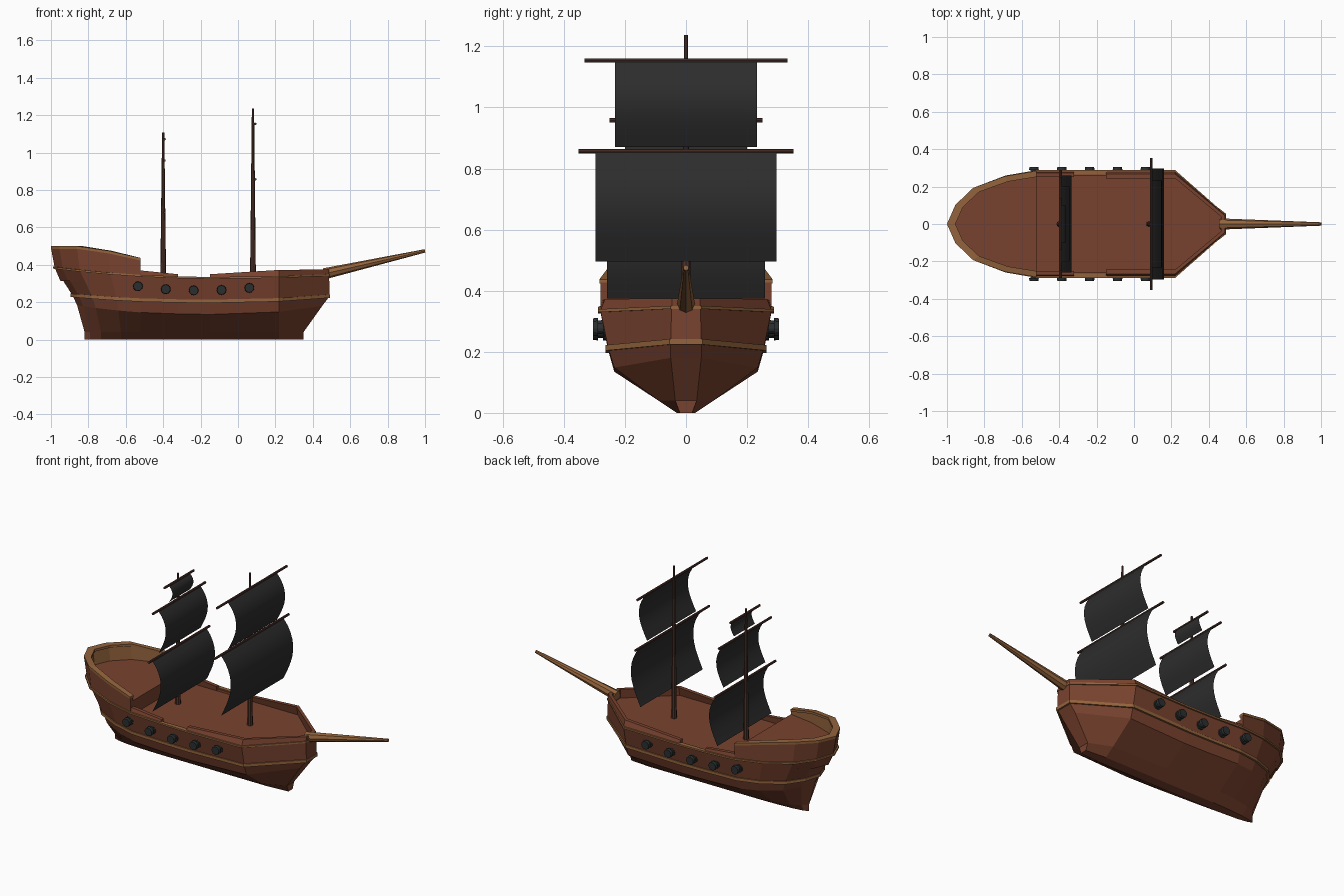
import bpy, bmesh, math
from mathutils import Vector

cube = bpy.data.objects.get("Cube")
if cube:
    bpy.data.objects.remove(cube)


def material(name, rgb):
    m = bpy.data.materials.new(name)
    m.use_nodes = True
    m.diffuse_color = (*rgb, 1)
    bsdf = next(n for n in m.node_tree.nodes if n.type == 'BSDF_PRINCIPLED')
    bsdf.inputs["Base Color"].default_value = (*rgb, 1)
    bsdf.inputs["Roughness"].default_value = 0.9
    return m


BROWN = material("hull brown", (0.19, 0.055, 0.028))
TAN = material("trim tan", (0.29, 0.125, 0.045))
DARK = material("spar dark brown", (0.085, 0.035, 0.025))
BLACK = material("sail black", (0.026, 0.026, 0.026))
IRON = material("cannon iron", (0.024, 0.028, 0.029))


def finish(name, bm, mats, mirror=False, smooth=False):
    mesh = bpy.data.meshes.new(name)
    bm.to_mesh(mesh)
    bm.free()
    ob = bpy.data.objects.new(name, mesh)
    bpy.context.collection.objects.link(ob)
    for m in mats:
        mesh.materials.append(m)
    if mirror:
        mod = ob.modifiers.new("Mirror", 'MIRROR')
        mod.use_axis = (False, True, False)
        mod.merge_threshold = 0.0005
    for p in mesh.polygons:
        p.use_smooth = smooth
    return ob


# Plan outline of one side: station positions and width fractions, stern to bow
XS = (-1, -.955, -.86, -.69, -.52, -.32, -.15, .22, .49, .49)
WS = (0, .36, .68, .9, 1, 1, 1, 1)
LAST = len(XS) - 1


def sheer(base, aft, fore):
    return lambda x: base + (aft if x < -.1 else fore) * (x + .1) ** 2


def flat(z):
    return lambda x: z


def level(stern, bow, beam, nose, zf):
    """Half outline of the ship at one level."""
    pts = []
    for i, x in enumerate(XS):
        px = x
        if x < -.52:
            px = -.52 + (x + .52) * (-.52 - stern) / .48
        elif x > .22:
            px = .22 + (x - .22) * (bow - .22) / .27
        w = WS[i] * beam if i < len(WS) else (nose if i < LAST else 0)
        pts.append(Vector((px, w, zf(x))))
    return pts


def skin(bm, rows, i0, i1, closed=False, mats=None):
    """Bridge outlines between two stations; a closed section gets end caps."""
    grid = [[bm.verts.new(p) for p in row[i0:i1 + 1]] for row in rows]
    n = len(grid)
    for k in range(n if closed else n - 1):
        a, b = grid[k], grid[(k + 1) % n]
        for i in range(i1 - i0):
            f = bm.faces.new((a[i], b[i], b[i + 1], a[i + 1]))
            f.material_index = mats[k] if mats else 0
    if closed:
        bm.faces.new([g[0] for g in reversed(grid)])
        bm.faces.new([g[-1] for g in grid])
    return grid


def wall(name, i0, i1, rows, mats, sides=None):
    bm = bmesh.new()
    skin(bm, rows, i0, i1, True, sides)
    return finish(name, bm, mats, mirror=True)


# Hull shell
wale_z, lip_z = sheer(.205, .04, .08), sheer(.33, .068, .045)
hull_levels = [
    level(-.82, .35, .03, .02, flat(0)),
    level(-.82, .35, .09, .035, flat(.04)),
    level(-.86, .45, .235, .05, sheer(.135, .06, .13)),
    level(-.885, .49, .255, .05, wale_z),
    level(-.98, .487, .28, .047, lip_z),
]
bm = bmesh.new()
shell = skin(bm, hull_levels, 0, LAST)
bm.faces.new(shell[0])
finish("hull", bm, [BROWN], mirror=True)


# Trim bands along the hull
def band(name, stern, bow, beam, nose, zf, h):
    lo, hi = (lambda x: zf(x) - h), (lambda x: zf(x) + h)
    out = (stern - .01, bow + .006, beam + .008, nose + .004)
    inn = (stern + .02, bow - .015, beam - .015, nose - .004)
    wall(name, 0, LAST, [level(*out, lo), level(*out, hi),
                         level(*inn, hi), level(*inn, lo)], [TAN])


band("wale_band", -.885, .487, .255, .05, wale_z, .009)
band("upper_band", -.98, .484, .28, .047, lip_z, .005)

# Decks
bm = bmesh.new()
deck = level(-.95, .475, .266, .045, flat(.322))
bm.faces.new([bm.verts.new(p) for p in reversed(deck)])
finish("main_deck", bm, [BROWN], mirror=True)

bm = bmesh.new()
top = [bm.verts.new(p) for p in level(-.965, .47, .264, .04, flat(.405))[:5]]
edge = top[-1].co
mid = bm.verts.new((edge.x, 0, edge.z))
low_mid = bm.verts.new((edge.x, 0, .32))
low = bm.verts.new((edge.x, edge.y, .32))
bm.faces.new([mid] + top[::-1])
bm.faces.new((top[-1], mid, low_mid, low))
finish("quarter_deck", bm, [BROWN], mirror=True)


# Bulwarks
def ramp(pairs):
    def f(x):
        for (xa, za), (xb, zb) in zip(pairs, pairs[1:]):
            if x <= xb:
                return za + (zb - za) * max(0, x - xa) / (xb - xa)
        return pairs[-1][1]
    return f


def bulwark(name, i0, i1, beam, zf, mats, sides=None):
    wall(name, i0, i1, [hull_levels[-1],
                        level(-1, .487, beam, .045, zf),
                        level(-.965, .465, beam - .022, .04, zf),
                        level(-.95, .465, .256, .04, flat(.315))], mats, sides)


stern_top = ramp([(-1, .49), (-.86, .49), (-.69, .465), (-.52, .427)])
bulwark("stern_bulwark", 0, 4, .28, stern_top, [BROWN, TAN], (0, 1, 1, 0))
bulwark("aft_bulwark", 4, 5, .272, ramp([(-.52, .37), (-.32, .35)]), [BROWN])
bulwark("waist_bulwark", 5, 6, .279, flat(.334), [BROWN])
bulwark("fore_bulwark", 6, LAST, .266,
        ramp([(-.15, .35), (.22, .373), (.49, .375)]), [BROWN])

rail_hi = lambda x: stern_top(x) + .01
rail_lo = lambda x: stern_top(x) - .004
wall("stern_rail", 0, 4, [level(-1, .49, .284, .04, rail_lo),
                          level(-1, .49, .284, .04, rail_hi),
                          level(-.955, .47, .252, .04, rail_hi),
                          level(-.955, .47, .252, .04, rail_lo)], [TAN])


# Round spars and barrels
def rod(bm, a, b, r1, r2, sides=8):
    a, b = Vector(a), Vector(b)
    d = b - a
    rot = d.to_track_quat('Z', 'Y').to_matrix().to_4x4()
    rot.translation = (a + b) / 2
    bmesh.ops.create_cone(bm, cap_ends=True, segments=sides, radius1=r1,
                          radius2=r2, depth=d.length, matrix=rot)


bm = bmesh.new()
rod(bm, (.46, 0, .352), (1, 0, .475), .03, .009)
finish("bowsprit", bm, [TAN])

# Cannons
bm = bmesh.new()
for i in range(5):
    x = -.535 + .149 * i
    z = .263 + .2 * (x + .2) ** 2
    rod(bm, (x, .2, z), (x, .3, z), .021, .017, 12)
    rod(bm, (x, .288, z), (x, .304, z), .026, .024, 12)
    rod(bm, (x, .25, z), (x, .272, z), .026, .026, 12)
finish("cannons", bm, [IRON], mirror=True)


# Masts, yards and sails
def sail(name, x, z_top, z_low, half, bulge):
    bm = bmesh.new()
    prev, n = None, 10
    for k in range(n + 1):
        t = k / n
        px = x + bulge * math.sin(math.pi * t ** .85)
        z = z_top + (z_low - z_top) * t
        row = [bm.verts.new((px, s * half, z)) for s in (-1, 1)]
        if prev:
            bm.faces.new((prev[0], row[0], row[1], prev[1]))
        prev = row
    finish(name, bm, [BLACK], smooth=True)


def rig(name, x, top, yard_x, sails):
    bm = bmesh.new()
    rod(bm, (x, 0, .3), (x, 0, top), .016, .006)
    finish(name + "_mast", bm, [DARK])
    for label, z, z_low, yard, half, bulge in sails:
        bm = bmesh.new()
        rod(bm, (yard_x, -yard, z), (yard_x, yard, z), .007, .007)
        finish(f"{name}_{label}_yard", bm, [DARK])
        sail(f"{name}_{label}_sail", yard_x + .004, z - .003, z_low, half, bulge)


rig("main", .08, 1.237, .092, [
    ("lower", .857, .495, .352, .297, .064),
    ("upper", 1.154, .87, .333, .233, .055)])
rig("aft", -.4, 1.107, -.393, [
    ("lower", .68, .375, .29, .258, .055),
    ("middle", .958, .705, .25, .2, .048),
    ("top", 1.072, .975, .14, .1, .022)])
